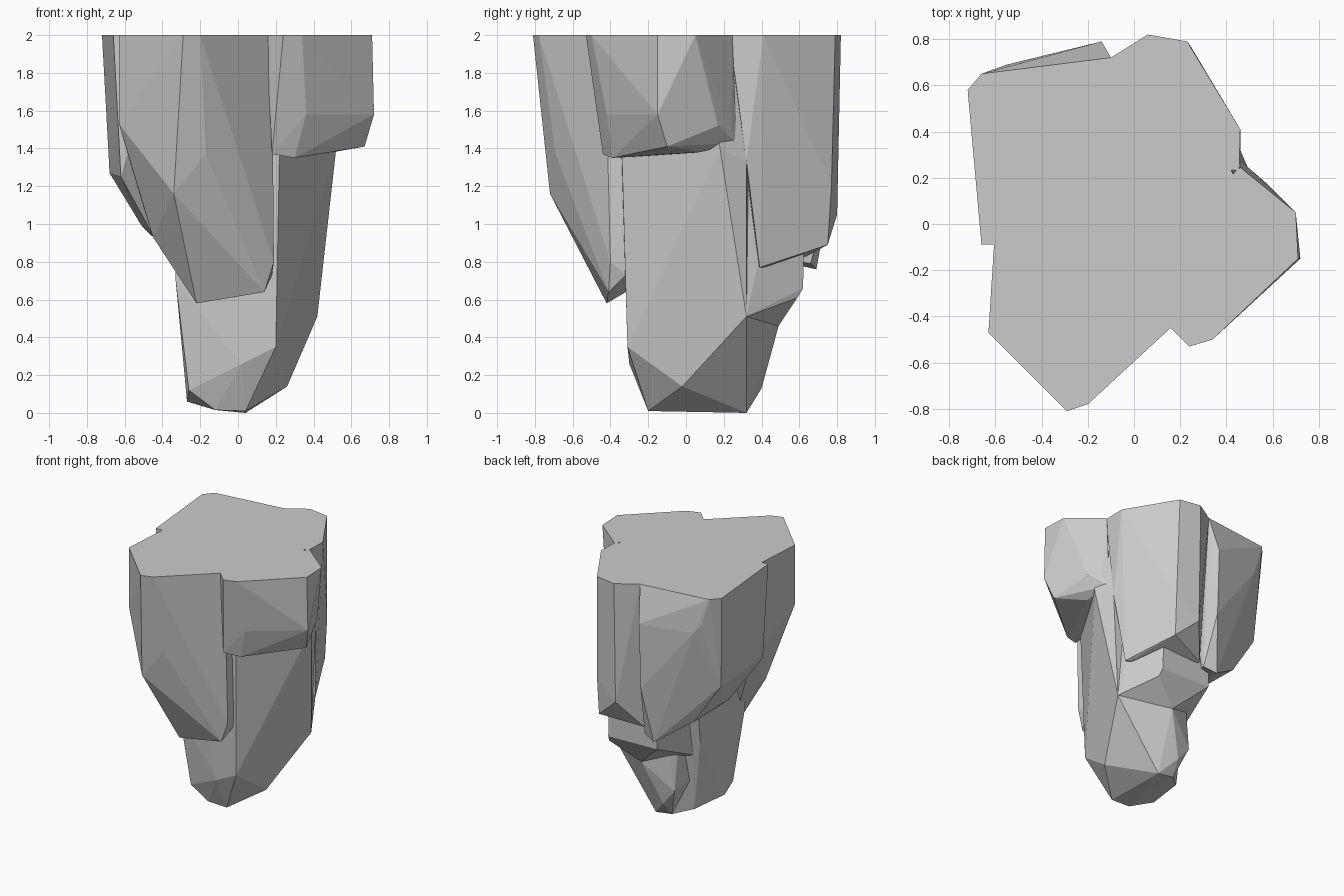
import bpy, bmesh

TOP = 2.0


def rock(name, plan, lower):
    """Convex faceted stone: flat top outline at TOP plus chipped lower corners."""
    bm = bmesh.new()
    for x, y in plan:
        bm.verts.new((x, y, TOP))
    for p in lower:
        bm.verts.new(p)
    res = bmesh.ops.convex_hull(bm, input=bm.verts[:])
    junk = {g for g in res["geom_interior"] + res["geom_unused"]
            if isinstance(g, bmesh.types.BMVert)}
    bmesh.ops.delete(bm, geom=list(junk), context='VERTS')
    bmesh.ops.dissolve_limit(bm, angle_limit=0.03, verts=bm.verts[:], edges=bm.edges[:])
    bmesh.ops.recalc_face_normals(bm, faces=bm.faces[:])
    mesh = bpy.data.meshes.new(name)
    bm.to_mesh(mesh)
    bm.free()
    obj = bpy.data.objects.new(name, mesh)
    bpy.context.collection.objects.link(obj)
    return obj


# Long central spike
rock("core_spike",
     [(-0.35, -0.33), (0.2, -0.36), (0.48, 0.1), (0.4, 0.28), (-0.3, 0.4)],
     [(-0.12, -0.2, 0.015), (0.04, -0.2, 0.01), (0.04, 0.32, 0), (-0.1, 0.32, 0.02),
      (-0.22, 0.21, 0.05), (-0.27, -0.1, 0.06), (-0.26, -0.22, 0.12), (0.02, -0.3, 0.26),
      (0.2, -0.31, 0.35), (0.26, -0.02, 0.14), (0.42, 0.32, 0.51),
      (-0.33, -0.27, 0.7), (-0.28, 0.22, 0.6), (0.22, -0.34, 1.4),
      (0.52, 0.18, 1.4), (0.46, 0.32, 1.33)])

# Low chipped foot on the back of the spike
rock("back_foot",
     [(0.3, 0.2), (0.05, 0.49), (-0.2, 0.2)],
     [(0.04, 0.32, 0.0), (-0.1, 0.32, 0.02), (-0.08, 0.4, 0.13), (-0.18, 0.4, 0.25),
      (0.05, 0.49, 0.46), (0.42, 0.32, 0.51), (0.26, -0.02, 0.14), (-0.22, 0.2, 0.3)])

# Bulge above the foot
rock("back_bulge",
     [(0.3, 0.32), (0.2, 0.64), (-0.2, 0.64), (-0.25, 0.2)],
     [(0.05, 0.49, 0.46), (0.26, 0.59, 0.61), (0.25, 0.62, 0.66), (-0.18, 0.62, 0.67),
      (0.42, 0.32, 0.51), (-0.24, 0.25, 0.5)])

# Large slab at front left
rock("front_left_slab",
     [(-0.63, -0.47), (-0.29, -0.81), (-0.2, -0.78), (0.1, -0.5), (0.18, -0.43),
      (0.18, 0.0), (-0.6, 0.0)],
     [(-0.63, -0.47, 1.53), (-0.17, -0.69, 1.37), (-0.34, -0.72, 1.16),
      (-0.22, -0.42, 0.58), (0.14, -0.41, 0.64), (0.18, -0.32, 0.73),
      (0.19, -0.4, 0.8), (0.18, -0.2, 0.8), (-0.28, -0.25, 0.68),
      (-0.45, -0.36, 0.93), (-0.54, -0.05, 1.22)])

# Short block on the right
rock("right_block",
     [(0.24, -0.53), (0.34, -0.5), (0.71, -0.15), (0.7, 0.05), (0.46, 0.245), (0.2, 0.0),
      (0.15, -0.44)],
     [(0.18, -0.44, 1.37), (0.3, -0.39, 1.35), (0.36, -0.42, 1.58), (0.72, -0.15, 1.58),
      (0.67, -0.1, 1.41), (0.5, 0.07, 1.38), (0.58, 0.17, 1.52), (0.5, 0.24, 1.5),
      (0.46, 0.27, 1.43), (0.2, 0.0, 1.37)])

# Tall slab at back right
rock("back_right_slab",
     [(0.455, 0.23), (0.46, 0.41), (0.26, 0.72), (0.23, 0.79), (0.06, 0.82),
      (-0.1, 0.72), (-0.1, 0.3)],
     [(0.46, 0.32, 1.33), (0.41, 0.39, 0.77), (0.38, 0.41, 0.77), (0.24, 0.75, 0.89),
      (0.245, 0.77, 1.2), (0.06, 0.8, 1.05), (-0.08, 0.64, 0.83), (-0.05, 0.35, 0.85)])

# Wide slab at back left
rock("back_left_slab",
     [(-0.72, 0.58), (-0.66, 0.65), (-0.1, 0.72), (-0.05, 0.3), (-0.4, -0.08),
      (-0.66, -0.09)],
     [(-0.6, 0.67, 1.78), (-0.55, 0.69, 1.72), (-0.14, 0.79, 1.72), (-0.68, 0.53, 1.27),
      (-0.14, 0.77, 1.2), (-0.2, 0.69, 0.76), (-0.1, 0.66, 0.79), (-0.46, 0.56, 0.94),
      (-0.51, 0.3, 0.99), (-0.62, -0.08, 1.25), (-0.45, 0.1, 0.94), (-0.2, 0.3, 0.85)])
